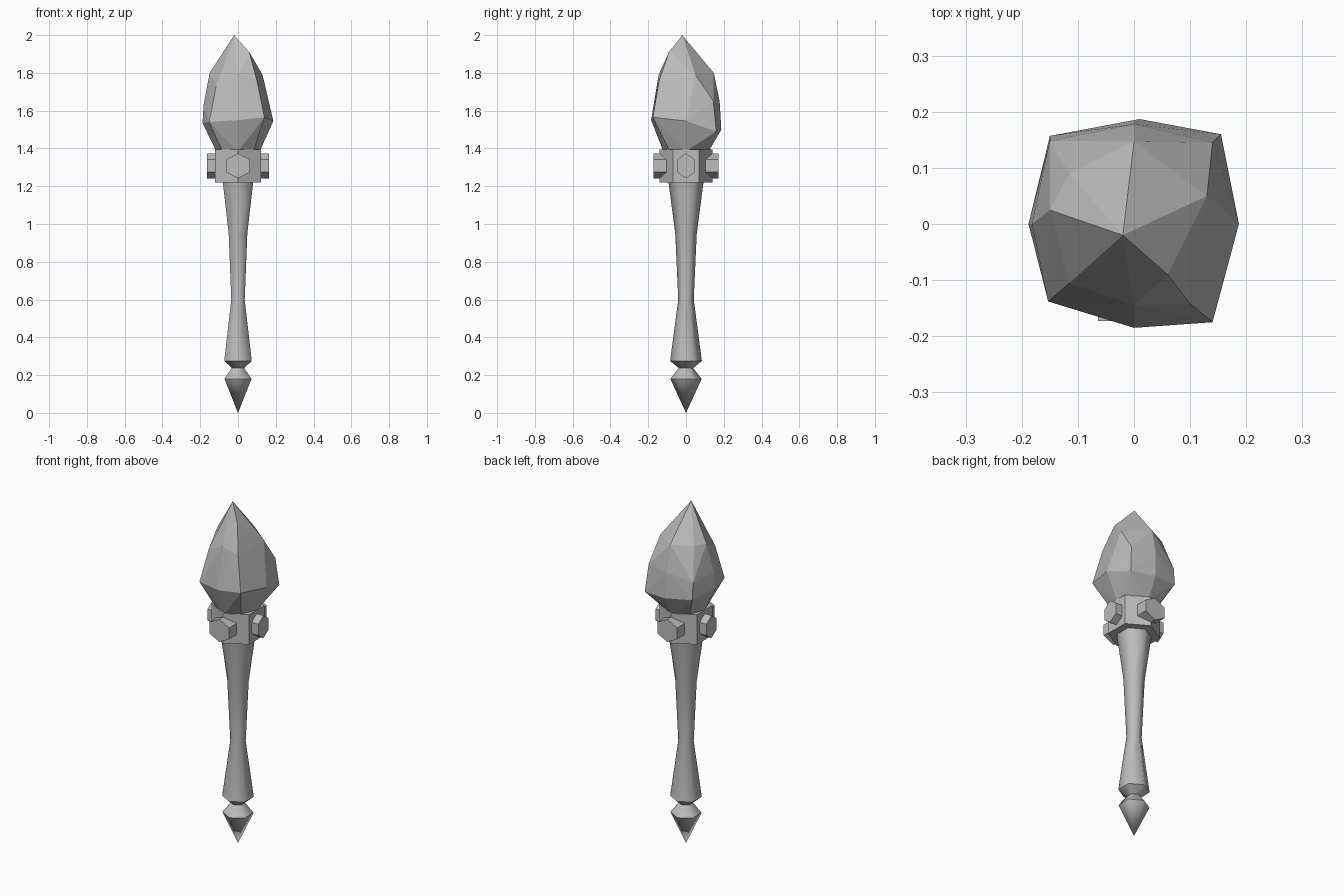
import bpy, bmesh, math
from mathutils import Vector

if "Cube" in bpy.data.objects:
    bpy.data.objects.remove(bpy.data.objects["Cube"])

grey = bpy.data.materials.new("stone grey")
grey.use_nodes = True
COLOUR = (0.5, 0.5, 0.5, 1)
grey.diffuse_color = COLOUR
grey.node_tree.nodes["Principled BSDF"].inputs["Base Color"].default_value = COLOUR


def finish(bm, name):
    """Turn a bmesh into a named, coloured object."""
    bmesh.ops.recalc_face_normals(bm, faces=bm.faces)
    mesh = bpy.data.meshes.new(name)
    bm.to_mesh(mesh)
    bm.free()
    mesh.materials.append(grey)
    obj = bpy.data.objects.new(name, mesh)
    bpy.context.collection.objects.link(obj)
    return obj


def hex_lathe(name, profile, creases=(), smooth=True):
    """Six-sided turned part, corners towards front and back, from (radius, z) pairs."""
    bm = bmesh.new()
    rings = []
    for radius, z in profile:
        ring = []
        for i in range(6):
            a = math.radians(90 + 60 * i)
            ring.append(bm.verts.new((radius * math.cos(a), radius * math.sin(a), z)))
        rings.append(ring)
    for low, high in zip(rings, rings[1:]):
        for i in range(6):
            j = (i + 1) % 6
            bm.faces.new((low[i], low[j], high[j], high[i])).smooth = smooth
    for ring in (rings[0], rings[-1]):
        bm.faces.new(ring)
    bmesh.ops.remove_doubles(bm, verts=bm.verts, dist=0.0005)
    # crisp rims at the chosen heights
    for e in bm.edges:
        z0, z1 = (v.co.z for v in e.verts)
        if abs(z0 - z1) < 0.001 and any(abs(z0 - c) < 0.001 for c in creases):
            e.smooth = False
    return finish(bm, name)


# Turned grip and pointed pommel
hex_lathe("handle",
          [(0.035, 0.235), (0.084, 0.275), (0.041, 0.6), (0.057, 0.95), (0.094, 1.23)],
          creases=(0.235, 0.275, 1.23))
hex_lathe("pommel", [(0, 0), (0.083, 0.18), (0.036, 0.24)], creases=(0.18, 0.24))

# Collar below the stone
hex_lathe("collar", [(0.14, 1.22), (0.14, 1.395)], smooth=False)


def stud(name, angle, half_width, reach):
    """Pointed-top six-sided block standing out from the collar."""
    bm = bmesh.new()
    out = Vector((math.cos(angle), math.sin(angle), 0))
    side = Vector((-out.y, out.x, 0))
    ends = []
    for depth in (0.08, reach):
        ring = []
        for s, h in ((0, 2), (1, 1), (1, -1), (0, -2), (-1, -1), (-1, 1)):
            co = out * depth + side * s * half_width
            co.z = 1.308 + h * 0.033
            ring.append(bm.verts.new(co))
        ends.append(ring)
        bm.faces.new(ring)
    for i in range(6):
        j = (i + 1) % 6
        bm.faces.new((ends[0][i], ends[0][j], ends[1][j], ends[1][i]))
    return finish(bm, name)


for name, turn, half_width, reach in (("left_stud", 0, 0.047, 0.165),
                                      ("back_stud", 1, 0.064, 0.173),
                                      ("right_stud", 2, 0.047, 0.165),
                                      ("front_stud", 3, 0.064, 0.173)):
    stud(name, turn * math.pi / 2, half_width, reach)

# Rough-cut stone: the hull of its corners
corners = [
    (-.02, -.02, 2), (.06, -.09, 1.91),
    # shoulder
    (-.15, .025, 1.8), (-.115, -.105, 1.73), (0, -.145, 1.79), (.1, -.142, 1.76),
    (.13, .05, 1.79), (.14, .145, 1.65), (0, .147, 1.8), (-.115, .09, 1.8),
    (-.15, .148, 1.62), (0, .178, 1.65), (-.182, 0, 1.63),
    # girdle
    (-.15, .157, 1.52), (.01, .187, 1.5), (.155, .16, 1.49), (.187, 0, 1.545),
    (.14, -.175, 1.565), (0, -.185, 1.55), (-.153, -.138, 1.54), (-.188, 0, 1.535),
]
for i in range(8):
    a = i * math.pi / 4
    corners.append((0.115 * math.cos(a), 0.12 * math.sin(a), 1.385))
bm = bmesh.new()
for c in corners:
    bm.verts.new(c)
result = bmesh.ops.convex_hull(bm, input=bm.verts)
loose = [v for v in bm.verts if not v.link_faces]
bmesh.ops.delete(bm, geom=loose, context='VERTS')
finish(bm, "stone")
